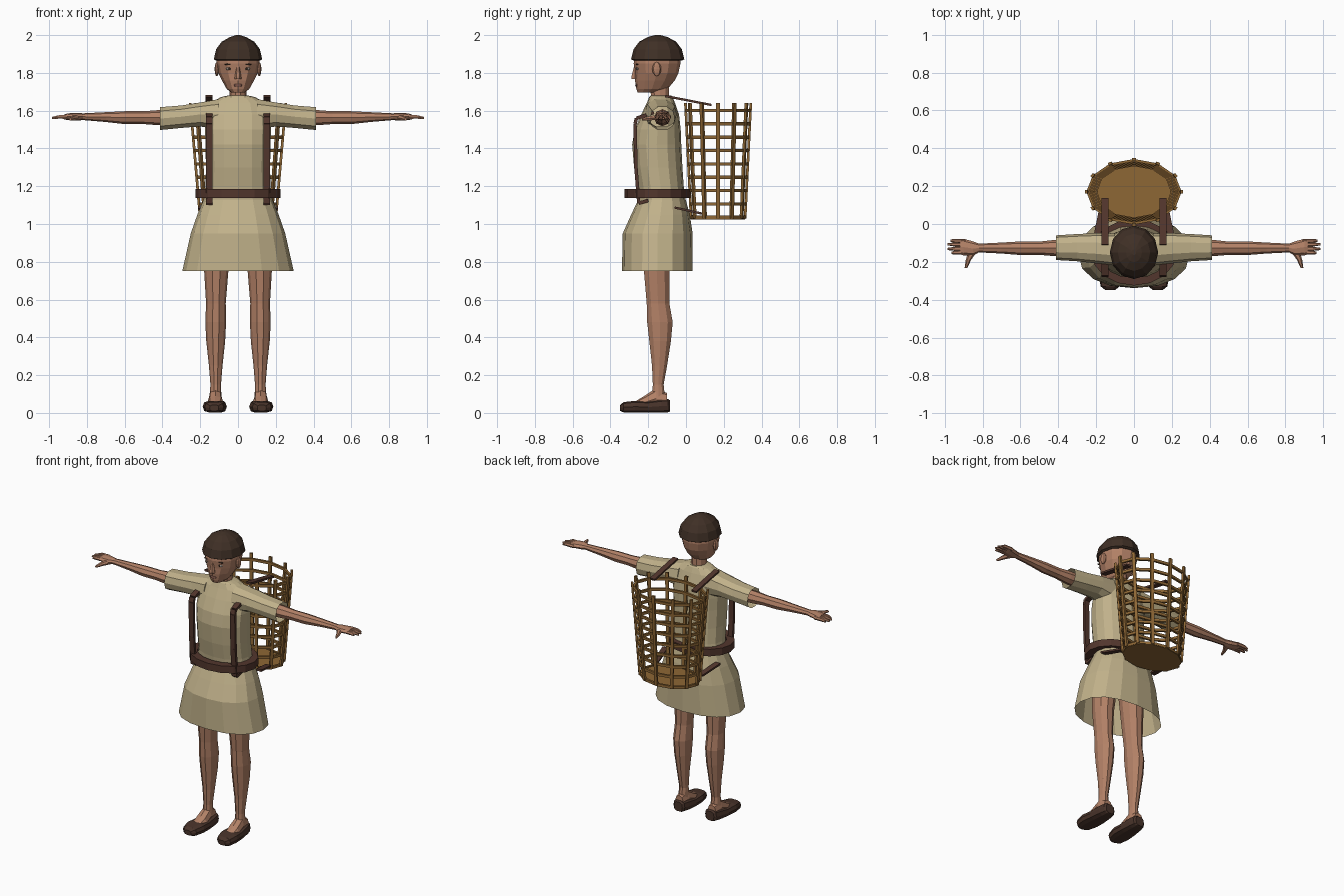
import bpy, bmesh, math
from mathutils import Vector, Matrix

if "Cube" in bpy.data.objects:
    bpy.data.objects.remove(bpy.data.objects["Cube"])


def material(name, rgb):
    m = bpy.data.materials.new(name)
    m.diffuse_color = (*rgb, 1)
    m.use_nodes = True
    m.node_tree.nodes["Principled BSDF"].inputs["Base Color"].default_value = m.diffuse_color
    return m


SKIN = material("skin", (0.45, 0.22, 0.135))
CLOTH = material("linen", (0.53, 0.44, 0.255))
LEATHER = material("leather", (0.085, 0.037, 0.026))
HAT = material("dark_felt", (0.05, 0.029, 0.019))
SHOE = material("shoe_brown", (0.065, 0.033, 0.023))
WICKER = material("wicker", (0.27, 0.135, 0.035))
EYE = material("eye_white", (0.5, 0.42, 0.36))
LIP = material("lip", (0.25, 0.11, 0.085))


def finish(name, bm, mat):
    bmesh.ops.recalc_face_normals(bm, faces=bm.faces)
    me = bpy.data.meshes.new(name)
    bm.to_mesh(me)
    bm.free()
    me.materials.append(mat)
    ob = bpy.data.objects.new(name, me)
    bpy.context.collection.objects.link(ob)
    return ob


def power(v, e):
    return math.copysign(abs(v) ** e, v)


def loft(name, rings, mat, axis="z", n=12, e=1.0, caps=(True, True)):
    """Rings are (position on axis, centre a, centre b, radius a, radius b)."""
    bm = bmesh.new()
    loops = []
    for t, ca, cb, ra, rb in rings:
        loop = []
        for i in range(n):
            w = 2 * math.pi * i / n
            a, b = ca + ra * power(math.cos(w), e), cb + rb * power(math.sin(w), e)
            co = {"x": (t, a, b), "y": (a, t, b), "z": (a, b, t)}[axis]
            loop.append(bm.verts.new(co))
        loops.append(loop)
    for lo, hi in zip(loops, loops[1:]):
        for i in range(n):
            j = (i + 1) % n
            bm.faces.new((lo[i], lo[j], hi[j], hi[i]))
    for cap, loop in zip(caps, (loops[0], loops[-1])):
        if cap:
            bm.faces.new(loop)
    return finish(name, bm, mat)


def add_beam(bm, p, q, side, width, thick):
    p, q = Vector(p), Vector(q)
    side = Vector(side).normalized() * width / 2
    up = (q - p).cross(side).normalized() * thick / 2
    vs = [bm.verts.new(c + side * a + up * b) for c in (p, q)
          for a, b in ((-1, -1), (1, -1), (1, 1), (-1, 1))]
    bm.faces.new(vs[:4])
    bm.faces.new(vs[4:])
    for i in range(4):
        j = (i + 1) % 4
        bm.faces.new((vs[i], vs[j], vs[4 + j], vs[4 + i]))


def strap(name, points, width, thick, mat):
    bm = bmesh.new()
    for p, q in zip(points, points[1:]):
        add_beam(bm, p, q, (1, 0, 0), width, thick)
    return finish(name, bm, mat)


def add_hoop(bm, cy, rx, ry, z, height, thick, n):
    loops = []
    for d, h in ((0, 0), (0, height), (-thick, height), (-thick, 0)):
        loops.append([bm.verts.new(((rx + d) * math.cos(2 * math.pi * i / n),
                                    cy + (ry + d) * math.sin(2 * math.pi * i / n), z + h))
                      for i in range(n)])
    for k in range(4):
        a, b = loops[k], loops[(k + 1) % 4]
        for i in range(n):
            j = (i + 1) % n
            bm.faces.new((a[i], a[j], b[j], b[i]))


def blob(name, loc, scale, mat):
    bm = bmesh.new()
    bmesh.ops.create_uvsphere(bm, u_segments=8, v_segments=6, radius=1,
                              matrix=Matrix.Translation(loc) @ Matrix.Diagonal((*scale, 1)))
    return finish(name, bm, mat)


# Head, nose, mouth and cap
loft("neck", [(1.62, 0, -.135, .05, .05), (1.74, 0, -.14, .042, .052)], SKIN, n=10)
loft("head", [(1.695, 0, -.205, .035, .05), (1.715, 0, -.18, .06, .083),
              (1.76, 0, -.165, .085, .105), (1.80, 0, -.155, .104, .115),
              (1.85, 0, -.153, .114, .124), (1.91, 0, -.15, .11, .12)], SKIN)
loft("nose", [(1.768, 0, -.268, .018, .024), (1.78, 0, -.27, .017, .022),
              (1.835, 0, -.268, .008, .008)], SKIN, n=6)
blob("mouth", (0, -.261, 1.735), (.024, .008, .009), LIP)
loft("cap", [(1.866, 0, -.15, .118, .13), (1.872, 0, -.15, .128, .141),
             (1.925, 0, -.15, .116, .128), (1.965, 0, -.15, .086, .098),
             (1.99, 0, -.15, .042, .052), (2.0, 0, -.15, .012, .015)], HAT)

# Tunic with flared skirt, open at the hem
loft("tunic", [(.75, 0, -.152, .295, .187), (.95, 0, -.15, .25, .185),
               (1.05, 0, -.135, .215, .155), (1.13, 0, -.127, .182, .125),
               (1.2, 0, -.135, .172, .123), (1.3, 0, -.147, .17, .128),
               (1.42, 0, -.155, .172, .13), (1.5, 0, -.15, .175, .122),
               (1.58, 0, -.137, .172, .1), (1.64, 0, -.133, .15, .075),
               (1.672, 0, -.133, .09, .062), (1.68, 0, -.133, .055, .055)],
     CLOTH, n=16, e=.88, caps=(False, True))

# Belt
bm = bmesh.new()
add_hoop(bm, -.15, .225, .175, 1.137, .047, .05, 16)
finish("belt", bm, LEATHER)

for s, tag in ((-1, "right"), (1, "left")):
    # Face details
    blob(f"{tag}_ear", (s * .112, -.155, 1.82), (.012, .024, .038), SKIN)
    blob(f"{tag}_eye", (s * .046, -.256, 1.822), (.02, .008, .008), EYE)
    blob(f"{tag}_pupil", (s * .046, -.261, 1.822), (.007, .005, .007), HAT)
    blob(f"{tag}_eyebrow", (s * .048, -.258, 1.845), (.024, .008, .004), HAT)

    # Sleeve, arm and hand
    loft(f"{tag}_sleeve", [(s * .1, -.135, 1.58, .085, .085), (s * .2, -.128, 1.58, .08, .066),
                           (s * .3, -.125, 1.568, .072, .062),
                           (s * .413, -.125, 1.558, .065, .063)],
         CLOTH, axis="x", n=10, e=.85, caps=(True, False))
    loft(f"{tag}_arm", [(s * .2, -.125, 1.563, .045, .045), (s * .42, -.127, 1.563, .043, .04),
                        (s * .5, -.128, 1.563, .035, .034), (s * .6, -.128, 1.563, .036, .034),
                        (s * .7, -.127, 1.566, .029, .026), (s * .82, -.127, 1.568, .023, .018),
                        (s * .85, -.13, 1.568, .038, .02), (s * .9, -.122, 1.568, .044, .018),
                        (s * .92, -.12, 1.567, .04, .013)], SKIN, axis="x", n=8)
    for k, (y0, y1, tip) in enumerate(((-.09, -.088, .97), (-.11, -.107, .985),
                                       (-.13, -.132, .985), (-.148, -.153, .965))):
        loft(f"{tag}_finger_{k + 1}", [(s * .89, y0, 1.567, .012, .012),
                                       (s * .945, (y0 + y1) / 2, 1.567, .011, .011),
                                       (s * tip, y1, 1.562, .006, .006)], SKIN, axis="x", n=6)
    loft(f"{tag}_thumb", [(-.14, s * .85, 1.565, .024, .016), (-.19, s * .875, 1.56, .014, .013),
                          (-.232, s * .888, 1.555, .007, .007)], SKIN, axis="y", n=6)

    # Leg, foot and shoe
    loft(f"{tag}_leg", [(.06, s * .12, -.145, .033, .038), (.15, s * .118, -.147, .028, .03),
                        (.25, s * .118, -.14, .036, .042), (.38, s * .118, -.137, .05, .06),
                        (.48, s * .118, -.138, .055, .071), (.58, s * .117, -.148, .052, .063),
                        (.75, s * .115, -.155, .064, .071), (1.0, s * .1, -.15, .08, .085)],
         SKIN, n=10)
    loft(f"{tag}_foot", [(-.27, s * .122, .045, .036, .015), (-.22, s * .12, .055, .042, .035),
                         (-.16, s * .12, .075, .036, .055), (-.1, s * .12, .07, .03, .035)],
         SKIN, axis="y", n=8)
    loft(f"{tag}_shoe", [(-.35, s * .126, .026, .024, .016), (-.33, s * .126, .03, .05, .028),
                         (-.27, s * .123, .033, .064, .032), (-.2, s * .12, .031, .06, .031),
                         (-.13, s * .118, .036, .051, .036), (-.095, s * .117, .038, .042, .036),
                         (-.085, s * .117, .037, .03, .031)], SHOE, axis="y", n=10, e=.65)

    # Harness straps
    x = s * .153
    strap(f"{tag}_front_strap", [(x, -.17, 1.59), (x, -.262, 1.56), (x, -.27, 1.53),
                                 (x, -.265, 1.3), (x, -.25, 1.11), (x, -.2, 1.125)],
          .035, .018, LEATHER)
    strap(f"{tag}_upper_back_strap", [(x, -.11, 1.677), (x, -.06, 1.668), (x, .135, 1.63)],
          .036, .012, LEATHER)
    strap(f"{tag}_lower_back_strap", [(s * .195, -.06, 1.087), (s * .165, .085, 1.055)],
          .036, .012, LEATHER)

# Basket: open lattice of tapering staves and hoops
CY, N, BOTTOM, TOP = .17, 12, 1.03, 1.64


def basket_radii(z):
    f = (z - BOTTOM) / (TOP - BOTTOM)
    return .2 + .053 * f, .143 + .03 * f


bm = bmesh.new()
for i in range(N):
    w = 2 * math.pi * i / N
    ends = []
    for z in (BOTTOM, TOP):
        rx, ry = basket_radii(z)
        ends.append((rx * math.cos(w), CY + ry * math.sin(w), z))
    add_beam(bm, *ends, (-.23 * math.sin(w), .16 * math.cos(w), 0), .02, .014)
finish("basket_staves", bm, WICKER)

bm = bmesh.new()
for k in range(9):
    z = 1.027 + k * .0707
    rx, ry = basket_radii(z)
    add_hoop(bm, CY, rx + .003, ry + .003, z, .017, .014, N)
finish("basket_hoops", bm, WICKER)

loft("basket_floor", [(1.025, 0, CY, .2, .143), (1.037, 0, CY, .2, .143)], WICKER, n=N)
